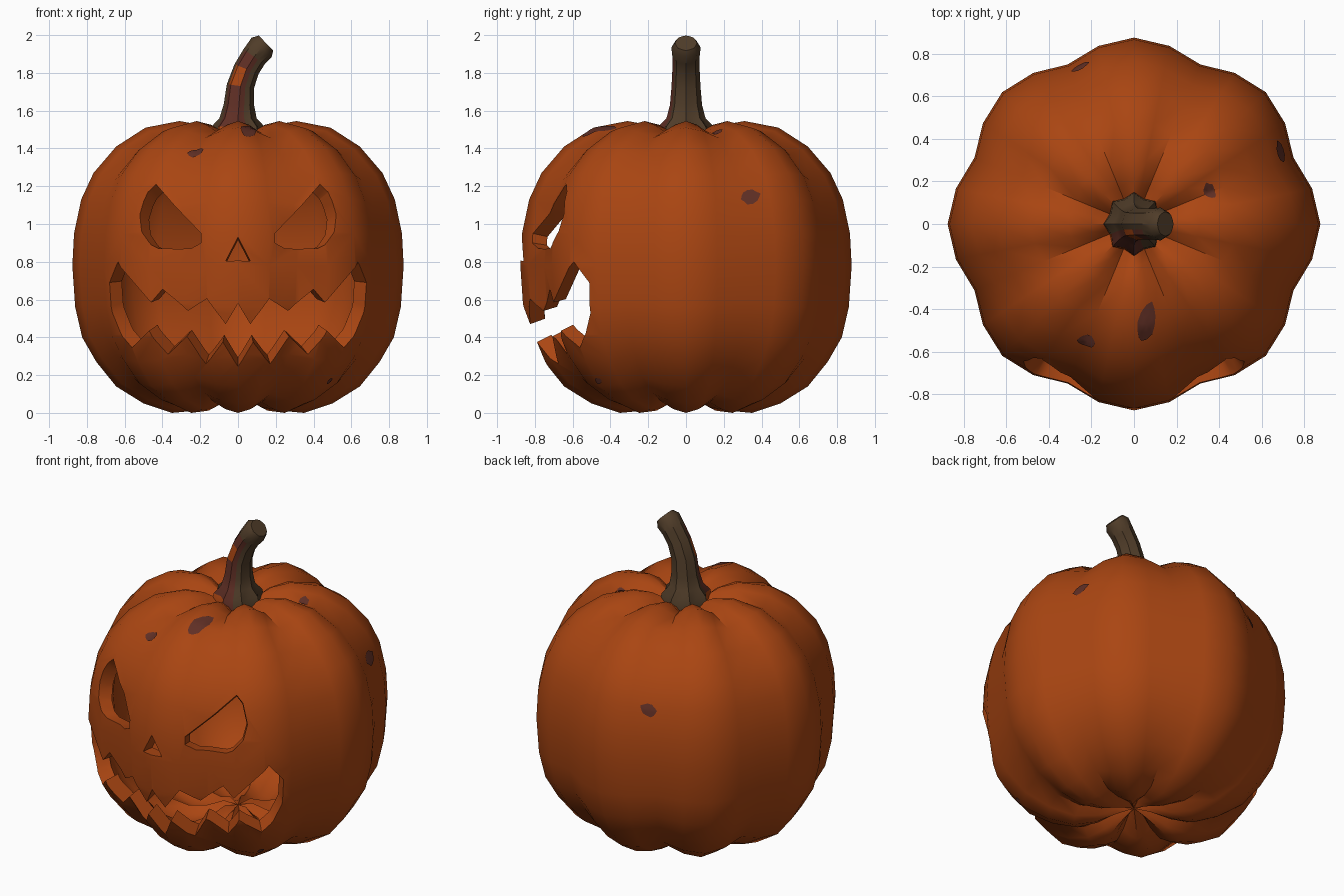
import bpy, bmesh, math, random
from mathutils import Vector
from mathutils.bvhtree import BVHTree

if "Cube" in bpy.data.objects:
    bpy.data.objects.remove(bpy.data.objects["Cube"])

random.seed(4)
CENTRE = Vector((0, 0, 0.77))
SIDES = 32


def material(name, rgb):
    m = bpy.data.materials.new(name)
    m.diffuse_color = (*rgb, 1)
    m.use_nodes = True
    m.node_tree.nodes["Principled BSDF"].inputs["Base Color"].default_value = m.diffuse_color
    return m


ORANGE = material("pumpkin orange", (0.40, 0.060, 0.006))
BROWN = material("stem brown", (0.080, 0.046, 0.022))
MAROON = material("bruise maroon", (0.115, 0.028, 0.018))


def make_object(name, bm, mats):
    mesh = bpy.data.meshes.new(name)
    bm.to_mesh(mesh)
    bm.free()
    ob = bpy.data.objects.new(name, mesh)
    bpy.context.collection.objects.link(ob)
    for m in mats:
        mesh.materials.append(m)
    return ob


def activate(ob):
    bpy.ops.object.select_all(action='DESELECT')
    ob.select_set(True)
    bpy.context.view_layer.objects.active = ob


def bridge(bm, a, b):
    n = len(a)
    return [bm.faces.new((a[i], a[(i + 1) % n], b[(i + 1) % n], b[i])) for i in range(n)]


# Pumpkin skin: eight lobes, profile given along a ridge as (radius, height)
PROFILE = [(0.1, 0.06), (0.22, 0.012), (0.35, 0.0), (0.5, 0.05), (0.645, 0.14),
           (0.75, 0.27), (0.825, 0.40), (0.862, 0.56), (0.877, 0.78), (0.868, 0.95),
           (0.83, 1.13), (0.765, 1.27), (0.645, 1.41), (0.49, 1.51), (0.31, 1.545),
           (0.2, 1.525), (0.1, 1.47)]


def add_skin(bm, scale):
    def put(p):
        return bm.verts.new(CENTRE + (Vector(p) - CENTRE) * scale)
    rings = []
    for r, z in PROFILE:
        ring = []
        for i in range(SIDES):
            a = math.tau * i / SIDES
            groove = ((1 - math.cos(8 * a)) / 2) ** 1.5
            k = 1 - 0.073 * groove
            ring.append(put((r * k * math.cos(a), r * k * math.sin(a),
                             CENTRE.z + (z - CENTRE.z) * k)))
        rings.append(ring)
    faces = []
    for a, b in zip(rings, rings[1:]):
        faces += bridge(bm, a, b)
    bottom, top = put((0, 0, 0.09)), put((0, 0, 1.44))
    for i in range(SIDES):
        j = (i + 1) % SIDES
        faces.append(bm.faces.new((rings[0][j], rings[0][i], bottom)))
        faces.append(bm.faces.new((rings[-1][i], rings[-1][j], top)))
    return faces


bm = bmesh.new()
add_skin(bm, 1.0)
bm.normal_update()
skin = BVHTree.FromBMesh(bm)
inner = add_skin(bm, 0.905)
bmesh.ops.reverse_faces(bm, faces=inner)
pumpkin = make_object("pumpkin_shell", bm, [ORANGE])

# Carved face outlines as (x, z) seen from the front
EYE = [(0.434, 1.21), (0.476, 1.17), (0.52, 1.05), (0.51, 0.96), (0.46, 0.89),
       (0.42, 0.87), (0.25, 0.87), (0.195, 0.90), (0.195, 0.95), (0.33, 1.09)]
NOSE = [(0, 0.93), (0.065, 0.805), (-0.065, 0.805)]
HALF_MOUTH = [(0, 0.58), (0.065, 0.47), (0.165, 0.605), (0.265, 0.54), (0.40, 0.655),
              (0.46, 0.585), (0.635, 0.80), (0.68, 0.69), (0.665, 0.53), (0.62, 0.42),
              (0.56, 0.345), (0.47, 0.435), (0.37, 0.31), (0.27, 0.405), (0.17, 0.26),
              (0.08, 0.375), (0, 0.245)]


def mirrored(points):
    return [(-x, z) for x, z in reversed(points)]


MOUTH = HALF_MOUTH + mirrored(HALF_MOUTH[1:-1])

# Cutter: each outline swept radially through the shell
bm = bmesh.new()
for outline in (EYE, mirrored(EYE), NOSE, MOUTH):
    near, far = [], []
    for x, z in outline:
        hit = skin.ray_cast(Vector((x, -2, z)), Vector((0, 1, 0)))[0]
        d = hit - CENTRE
        near.append(bm.verts.new(CENTRE + d * 0.78))
        far.append(bm.verts.new(CENTRE + d * 1.4))
    bridge(bm, near, far)
    bm.faces.new(near)
    bm.faces.new(far)
bmesh.ops.recalc_face_normals(bm, faces=bm.faces)
bmesh.ops.triangulate(bm, faces=bm.faces)
cutter = make_object("face_cutter", bm, [ORANGE])
cutter.hide_render = True

activate(pumpkin)
cut = pumpkin.modifiers.new("carve", 'BOOLEAN')
cut.operation = 'DIFFERENCE'
cut.solver = 'EXACT'
cut.object = cutter
bpy.ops.object.modifier_apply(modifier=cut.name)
bpy.data.objects.remove(cutter)
for p in pumpkin.data.polygons:
    p.material_index = 0
bpy.ops.object.shade_smooth_by_angle(angle=math.radians(40))

# Bruises: thin blobs laid on the skin (position, half width, half height, turn)
BRUISES = [((-0.22, -0.55, 1.38), 0.045, 0.036, 0.3),
           ((0.06, -0.47, 1.50), 0.045, 0.090, -0.4),
           ((0.69, 0.34, 1.145), 0.055, 0.040, 0.2),
           ((0.365, 0.16, 1.50), 0.040, 0.026, 0.2),
           ((-0.25, 0.725, 1.10), 0.050, 0.038, -0.4),
           ((0.48, -0.46, 0.175), 0.022, 0.020, 0.0)]
bm = bmesh.new()
for pos, w, h, turn in BRUISES:
    n = (Vector(pos) - CENTRE).normalized()
    u = Vector((0, 0, 1)).cross(n).normalized()
    v = n.cross(u)

    def on_skin(a, b):
        x = a * math.cos(turn) - b * math.sin(turn)
        y = a * math.sin(turn) + b * math.cos(turn)
        start = CENTRE + n * 2 + u * x + v * y
        hit, normal = skin.ray_cast(start, -n)[:2]
        return bm.verts.new(hit + n * 0.006)

    mid = on_skin(0, 0)
    inner_ring, outer_ring = [], []
    for i in range(12):
        t = math.tau * i / 12
        k = random.uniform(0.82, 1.1)
        inner_ring.append(on_skin(0.5 * w * math.cos(t), 0.5 * h * math.sin(t)))
        outer_ring.append(on_skin(k * w * math.cos(t), k * h * math.sin(t)))
    bridge(bm, outer_ring, inner_ring)
    for i in range(12):
        bm.faces.new((inner_ring[i], inner_ring[(i + 1) % 12], mid))
bruises = make_object("bruises", bm, [MAROON])
activate(bruises)
bpy.ops.object.shade_smooth()

# Stem: ribbed rings (x, z, radius, tilt in degrees, rib depth) bending to the right
STEM = [(0, 1.45, 0.135, 0, 0.10), (0, 1.515, 0.128, 0, 0.10), (0, 1.56, 0.092, 0, 0.07),
        (0.005, 1.63, 0.077, 2, 0.05), (0.013, 1.73, 0.070, 8, 0.04),
        (0.045, 1.82, 0.066, 22, 0.04), (0.085, 1.885, 0.066, 36, 0.04),
        (0.125, 1.935, 0.071, 44, 0.04), (0.148, 1.958, 0.054, 46, 0.02)]
bm = bmesh.new()
rings = []
for x, z, r, tilt, rib in STEM:
    c, s = math.cos(math.radians(tilt)), math.sin(math.radians(tilt))
    ring = []
    for i in range(16):
        a = math.tau * i / 16
        k = r * (1 + rib * math.cos(8 * a))
        px, py = k * math.cos(a), k * math.sin(a) * 1.05
        ring.append(bm.verts.new((x + px * c, py, z - px * s)))
    rings.append(ring)
for level, (a, b) in enumerate(zip(rings, rings[1:])):
    for i, f in enumerate(bridge(bm, a, b)):
        # discoloured strip on the front left
        if 9 <= i <= 12 and level < 6:
            f.material_index = 2 if level in (0, 4) and i < 12 else 1
bm.faces.new(rings[-1])
stem = make_object("stem", bm, [BROWN, MAROON, ORANGE])
activate(stem)
bpy.ops.object.shade_smooth_by_angle(angle=math.radians(40))
